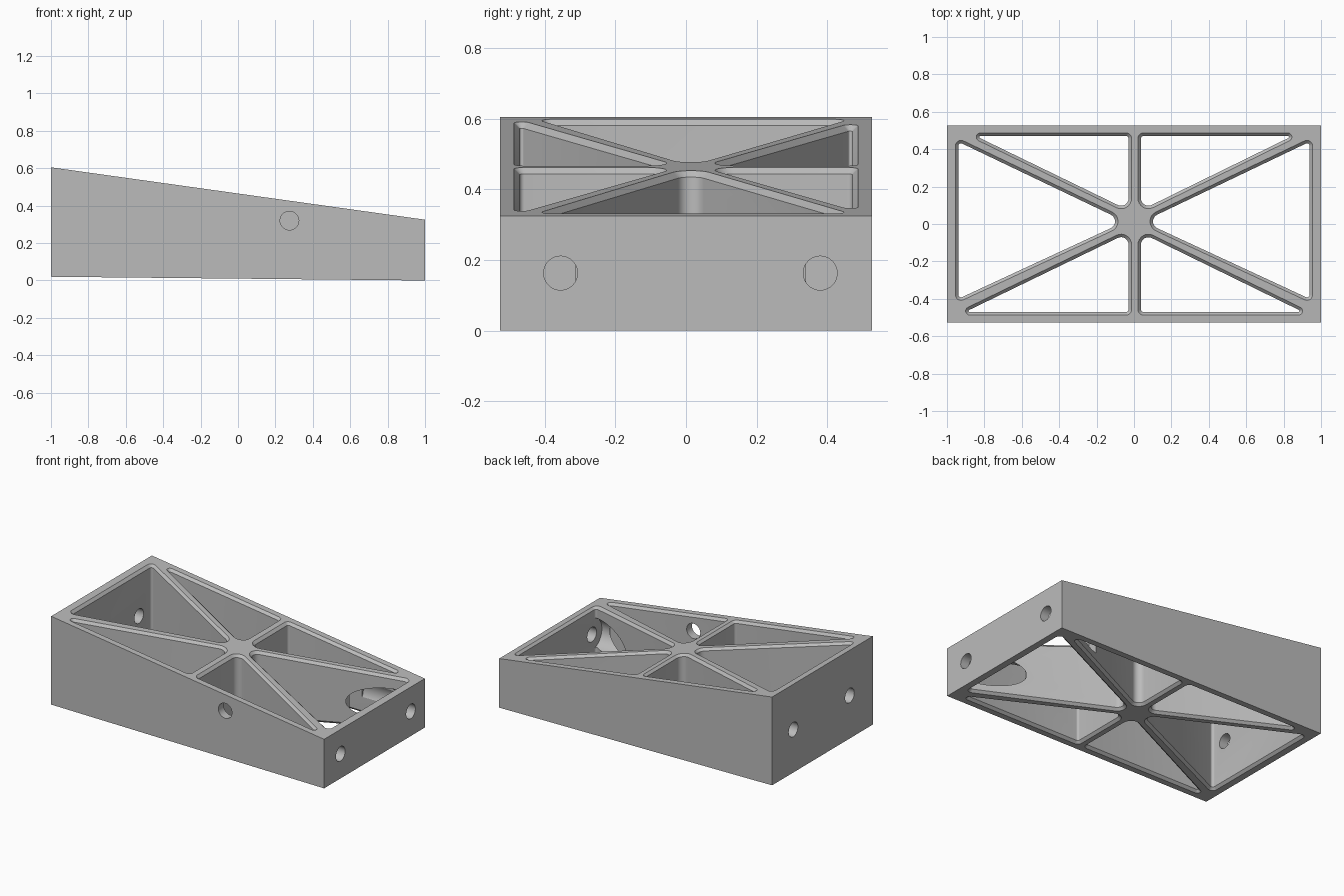
import bpy, bmesh, math
from mathutils import Vector, Matrix

old = bpy.data.objects.get("Cube")
if old:
    bpy.data.objects.remove(old, do_unlink=True)

HALF_Y = 0.527
CHAMFER = 0.016

grey = bpy.data.materials.new("machined_grey")
grey.use_nodes = True
color = (0.5, 0.5, 0.5, 1)
grey.diffuse_color = color
grey.node_tree.nodes["Principled BSDF"].inputs["Base Color"].default_value = color


def top(x):
    return 0.465 - 0.14 * x


def bottom(x):
    return 0.01 - 0.01 * x


def make_object(name, bm):
    bmesh.ops.recalc_face_normals(bm, faces=bm.faces)
    mesh = bpy.data.meshes.new(name)
    bm.to_mesh(mesh)
    bm.free()
    mesh.materials.append(grey)
    ob = bpy.data.objects.new(name, mesh)
    bpy.context.collection.objects.link(ob)
    return ob


def loft(name, rings):
    """Closed solid through rings of equal point count."""
    bm = bmesh.new()
    loops = [[bm.verts.new(p) for p in ring] for ring in rings]
    n = len(loops[0])
    for a, b in zip(loops, loops[1:]):
        for i in range(n):
            j = (i + 1) % n
            bm.faces.new((a[i], a[j], b[j], b[i]))
    bm.faces.new(loops[0])
    bm.faces.new(loops[-1])
    bmesh.ops.triangulate(bm, faces=bm.faces)
    return make_object(name, bm)


def rounded(corners, inset, steps=8):
    """Triangle moved inward by inset, with an arc at each corner (x, y, radius)."""
    pts = []
    for i, (x, y, r) in enumerate(corners):
        p = Vector((x, y))
        u = (Vector(corners[i - 1][:2]) - p).normalized()
        v = (Vector(corners[(i + 1) % 3][:2]) - p).normalized()
        mid = (u + v).normalized()
        s = math.sin(u.angle(v) / 2)
        radius = max(r - inset, 0.003)
        center = p + mid * (inset + radius) / s
        start = u * u.dot(center - p) + p - center
        end = v * v.dot(center - p) + p - center
        sweep = start.angle_signed(end)
        for k in range(steps + 1):
            t = -sweep * k / steps
            c, sn = math.cos(t), math.sin(t)
            d = Vector((start.x * c - start.y * sn, start.x * sn + start.y * c))
            pts.append(center + d.normalized() * radius)
    return pts


def pocket(corners):
    """Through pocket cutter with chamfered rims on both sloping faces."""
    out, wall = rounded(corners, -0.01), rounded(corners, CHAMFER)
    return loft("pocket_cutter", [
        [(p.x, p.y, bottom(p.x) - 0.01) for p in out],
        [(p.x, p.y, bottom(p.x) + CHAMFER) for p in wall],
        [(p.x, p.y, top(p.x) - CHAMFER) for p in wall],
        [(p.x, p.y, top(p.x) + 0.01) for p in out]])


def drill(axis, start, end, u, z, radius):
    """Cylinder cutter along x or y from start to end."""
    bm = bmesh.new()
    mid = (start + end) / 2
    if axis == "X":
        place, turn = (mid, u, z), Matrix.Rotation(math.pi / 2, 4, "Y")
    else:
        place, turn = (u, mid, z), Matrix.Rotation(math.pi / 2, 4, "X")
    bmesh.ops.create_cone(bm, cap_ends=True, segments=40, radius1=radius,
                          radius2=radius, depth=end - start,
                          matrix=Matrix.Translation(place) @ turn)
    return make_object("drill_cutter", bm)


# Wedge block
block = loft("wedge_frame", [
    [(x, y, f(x)) for x, f in ((-1, bottom), (1, bottom), (1, top), (-1, top))]
    for y in (-HALF_Y, HALF_Y)])

# Six triangular pockets
cutters = []
for s in (-1, 1):
    cutters.append(pocket([(s * 0.955, 0.465, 0.03), (s * 0.955, -0.425, 0.03),
                           (s * 0.01, 0.013, 0.056)]))
    gap = 0.021 if s > 0 else 0.013
    cutters.append(pocket([(s * 0.917, 0.487, 0.022), (s * gap, 0.487, 0.03),
                           (s * gap, 0.048, 0.056)]))
    cutters.append(pocket([(s * 0.974, -0.487, 0.022), (s * gap, -0.487, 0.03),
                           (s * gap, -0.021, 0.056)]))

# Bolt holes in the end walls, with clearance bored through the ribs at the low end
for y in (-0.355, 0.38):
    cutters.append(drill("X", 0.9, 1.1, y, 0.163, 0.048))
    cutters.append(drill("X", 0.58, 0.938, y, 0.163, 0.104))
for y in (-0.285, 0.305):
    cutters.append(drill("X", -1.1, -0.9, y, 0.305, 0.048))

# Single hole in the front wall
cutters.append(drill("Y", -0.6, -0.44, 0.275, 0.32, 0.05))

bpy.context.view_layer.objects.active = block
for cutter in cutters:
    cutter.hide_render = True
    mod = block.modifiers.new("cut", "BOOLEAN")
    mod.operation = "DIFFERENCE"
    mod.solver = "EXACT"
    mod.object = cutter
    bpy.ops.object.modifier_apply(modifier=mod.name)
    bpy.data.objects.remove(cutter, do_unlink=True)

# Merge coplanar faces, then smooth only the rounded corners and bores
bm = bmesh.new()
bm.from_mesh(block.data)
bmesh.ops.remove_doubles(bm, verts=bm.verts, dist=0.00005)
bmesh.ops.triangulate(bm, faces=bm.faces)
bm.to_mesh(block.data)
bm.free()
for ob in bpy.context.selected_objects:
    ob.select_set(False)
block.select_set(True)
bpy.ops.object.shade_smooth_by_angle(angle=math.radians(30))
